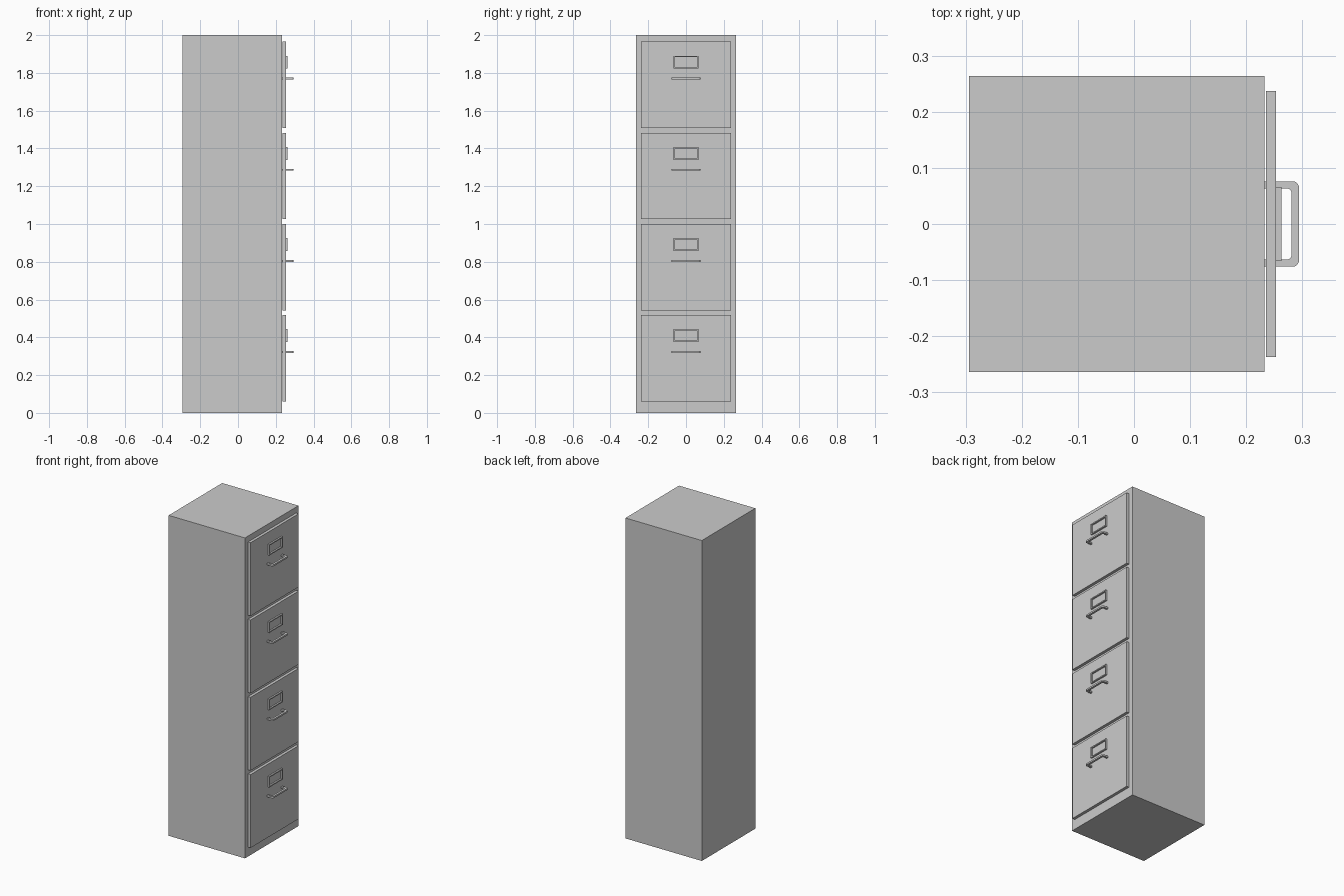
import bpy, bmesh, math

if "Cube" in bpy.data.objects:
    bpy.data.objects.remove(bpy.data.objects["Cube"])

BODY_BACK, BODY_FRONT = -0.294, 0.233
DRAWER_BACK, DRAWER_FRONT = 0.235, 0.253
PITCH, FIRST = 0.4825, 0.289


def finish(name, bm):
    bmesh.ops.recalc_face_normals(bm, faces=bm.faces)
    mesh = bpy.data.meshes.new(name)
    bm.to_mesh(mesh)
    bm.free()
    obj = bpy.data.objects.new(name, mesh)
    bpy.context.collection.objects.link(obj)
    return obj


def box(name, x0, x1, half_y, z0, z1):
    bm = bmesh.new()
    bmesh.ops.create_cube(bm, size=1)
    for v in bm.verts:
        v.co = (x1 if v.co.x > 0 else x0,
                half_y if v.co.y > 0 else -half_y,
                z1 if v.co.z > 0 else z0)
    return finish(name, bm)


def frame(name, x0, x1, half_y, half_z, border, zc):
    # rectangular ring standing on the drawer face
    bm = bmesh.new()
    corners = [(-1, -1), (1, -1), (1, 1), (-1, 1)]
    rings = []
    for x, b in ((x0, 0), (x1, 0), (x1, border), (x0, border)):
        rings.append([bm.verts.new((x, s * (half_y - b), zc + t * (half_z - b)))
                      for s, t in corners])
    for k in range(4):
        a, b = rings[k], rings[(k + 1) % 4]
        for i in range(4):
            j = (i + 1) % 4
            bm.faces.new((a[i], a[j], b[j], b[i]))
    return finish(name, bm)


def half_path(x_root, x_tip, half_y, radius, steps=5):
    # one leg and rounded corner of the U, mirrored for the other side
    pts = [(x_root, half_y)]
    for i in range(steps + 1):
        a = math.pi / 2 * (1 - i / steps)
        pts.append((x_tip - radius + radius * math.cos(a),
                    half_y - radius + radius * math.sin(a)))
    return pts + [(x, -y) for x, y in reversed(pts)]


def handle(name, zc):
    outer = half_path(0.2325, 0.294, 0.076, 0.011)
    inner = half_path(0.2325, 0.281, 0.0635, 0.009)
    bm = bmesh.new()
    rows = [[bm.verts.new((x, y, zc + dz)) for x, y in path]
            for path, dz in ((outer, -0.005), (outer, 0.005),
                             (inner, 0.005), (inner, -0.005))]
    for k in range(4):
        a, b = rows[k], rows[(k + 1) % 4]
        for i in range(len(a) - 1):
            bm.faces.new((a[i], a[i + 1], b[i + 1], b[i]))
    for end in (0, -1):
        bm.faces.new([r[end] for r in rows])
    obj = finish(name, bm)
    bpy.context.view_layer.objects.active = obj
    obj.select_set(True)
    bpy.ops.object.shade_smooth_by_angle(angle=math.radians(35))
    obj.select_set(False)


# cabinet body
box("cabinet_body", BODY_BACK, BODY_FRONT, 0.264, 0, 2)

# four drawers, each with a label holder and a pull handle
for n in range(4):
    zc = FIRST + PITCH * n
    box(f"drawer_front_{n + 1}", DRAWER_BACK, DRAWER_FRONT, 0.237, zc - 0.2285, zc + 0.2285)
    frame(f"label_holder_{n + 1}", DRAWER_FRONT - 0.002, 0.263, 0.066, 0.034, 0.007, zc + 0.12)
    handle(f"drawer_handle_{n + 1}", zc + 0.033)
